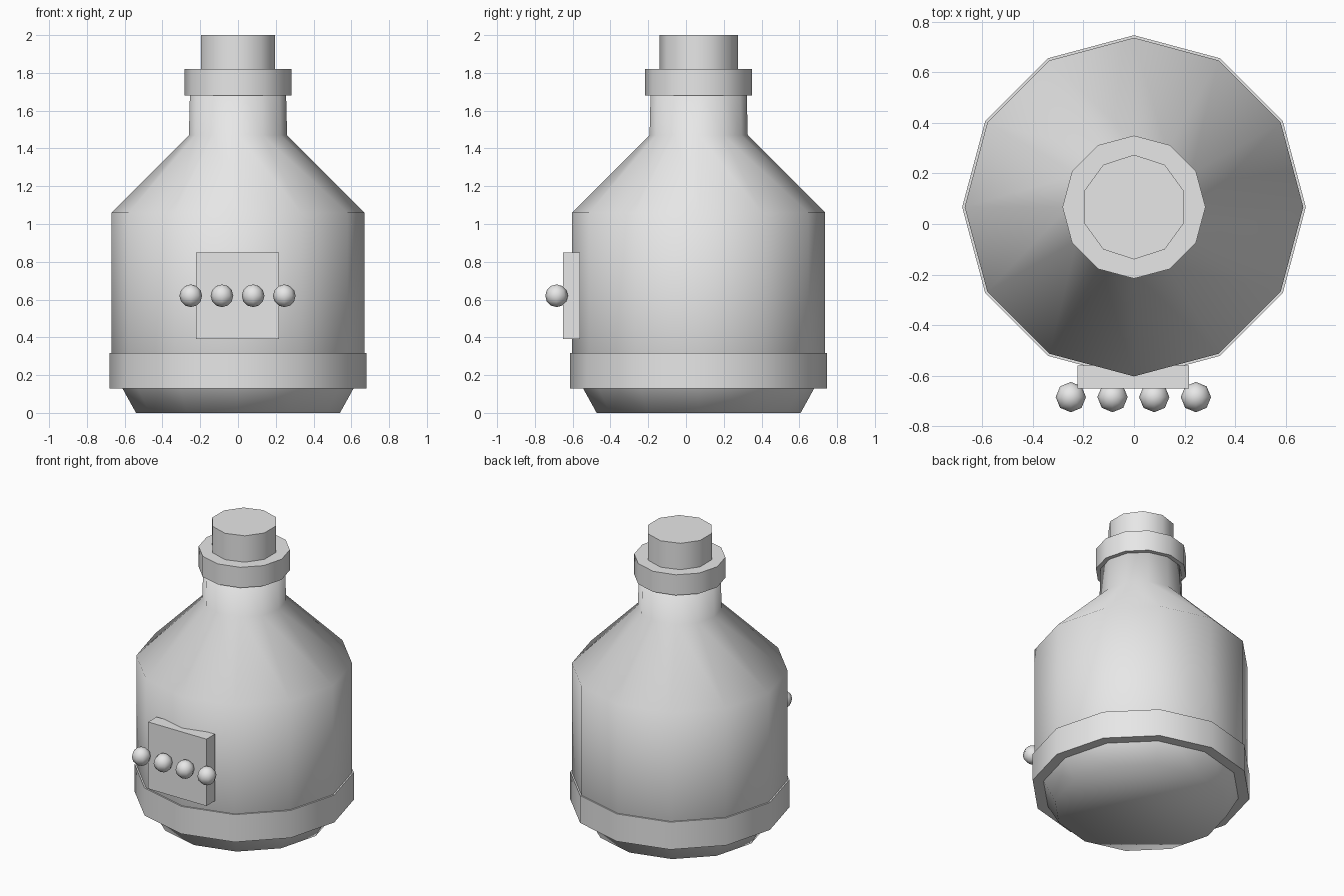
import bpy, bmesh
from math import sin, cos, tau, radians
from mathutils import Matrix

cube = bpy.data.objects.get("Cube")
if cube:
    bpy.data.objects.remove(cube, do_unlink=True)

AXIS_Y = 0.067  # the bottle's axis sits slightly behind the origin

grey = bpy.data.materials.new("pale_grey")
grey.use_nodes = True
colour = (0.8, 0.8, 0.8, 1)
grey.diffuse_color = colour
grey.node_tree.nodes["Principled BSDF"].inputs["Base Color"].default_value = colour


def finish(name, bm, smooth_angle=None):
    """Turn a bmesh into a named object; None means smooth all over."""
    bmesh.ops.recalc_face_normals(bm, faces=bm.faces)
    mesh = bpy.data.meshes.new(name)
    bm.to_mesh(mesh)
    bm.free()
    mesh.materials.append(grey)
    obj = bpy.data.objects.new(name, mesh)
    bpy.context.collection.objects.link(obj)
    bpy.ops.object.select_all(action='DESELECT')
    obj.select_set(True)
    bpy.context.view_layer.objects.active = obj
    if smooth_angle is None:
        bpy.ops.object.shade_smooth()
    else:
        bpy.ops.object.shade_smooth_by_angle(angle=radians(smooth_angle))
    return obj


def lathe(name, profile, sides, smooth_angle=None):
    """Closed solid of revolution from (radius, height) pairs, a corner facing +y."""
    bm = bmesh.new()
    rings = [[bm.verts.new((r * sin(tau * i / sides), AXIS_Y + r * cos(tau * i / sides), z))
              for i in range(sides)] for r, z in profile]
    for low, high in zip(rings, rings[1:]):
        for i in range(sides):
            j = (i + 1) % sides
            bm.faces.new((low[i], low[j], high[j], high[i]))
    bm.faces.new(rings[0])
    bm.faces.new(rings[-1])
    return finish(name, bm, smooth_angle)


# Bottle body with tapered foot, shoulder and neck
lathe("bottle_body", [(0.54, 0), (0.67, 0.235), (0.67, 1.06), (0.26, 1.47), (0.253, 1.75)], 12)

# Band round the base, collar round the neck, and stopper
lathe("base_band", [(0.68, 0.13), (0.68, 0.317)], 12, 40)
lathe("neck_collar", [(0.283, 1.68), (0.283, 1.82)], 12, 40)
lathe("stopper", [(0.207, 1.7), (0.207, 2.0)], 10, 40)

# Raised label plate on the front
bm = bmesh.new()
bmesh.ops.create_cube(bm, size=1, matrix=Matrix.Translation((-0.003, -0.605, 0.62))
                      @ Matrix.Diagonal((0.44, 0.09, 0.456, 1)))
finish("label_plate", bm, 30)

# Row of four beads across the label
for i in range(4):
    bm = bmesh.new()
    bmesh.ops.create_uvsphere(bm, u_segments=8, v_segments=6, radius=0.06,
                              matrix=Matrix.Translation((-0.25 + 0.165 * i, -0.685, 0.62)))
    finish(f"bead_{i + 1}", bm)
